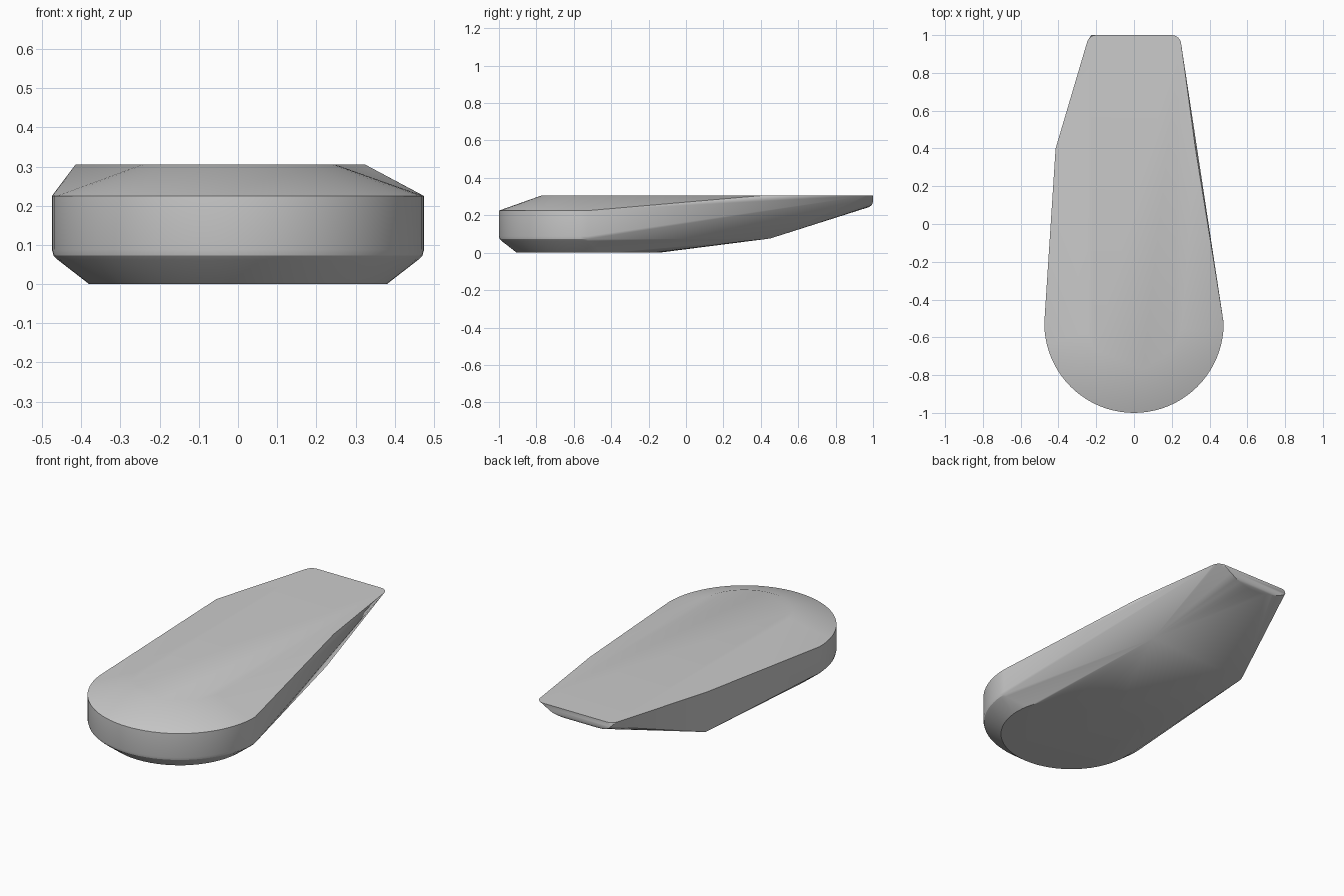
import bpy, bmesh
from math import sin, cos, pi

if "Cube" in bpy.data.objects:
    bpy.data.objects.remove(bpy.data.objects["Cube"], do_unlink=True)

grey = bpy.data.materials.new("light_grey")
grey.use_nodes = True
grey.diffuse_color = (0.6, 0.6, 0.6, 1)
grey.node_tree.nodes["Principled BSDF"].inputs["Base Color"].default_value = (0.6, 0.6, 0.6, 1)

NOSE_Y = -0.525


def arc(radius, z, start, end, steps):
    """Points on a horizontal arc around the centre of the round nose."""
    return [(radius * cos(start + (end - start) * i / steps),
             NOSE_Y + radius * sin(start + (end - start) * i / steps), z)
            for i in range(steps + 1)]


# Round nose: flat base disc, rolled lower chamfer, upright rim, bevelled top
points = arc(0.38, 0, 0, 2 * pi, 64)
for radius, z in ((0.46, 0.062), (0.471, 0.073), (0.475, 0.088), (0.475, 0.225)):
    points += arc(radius, z, pi, 2 * pi, 40)
points += arc(0.25, 0.305, pi, 2 * pi, 32)

# Uneven shoulders, wider on one side, above and below
points += [(-0.415, 0.4, 0.305), (0.325, 0.4, 0.305),
           (-0.41, 0.41, 0.078), (0.24, 0.45, 0.076)]

# Narrow tail: straight top edge with rounded corners, bowed lower lip
for side in (-1, 1):
    for i in range(7):
        a = pi / 2 * i / 6
        points.append((side * (0.2 + 0.05 * cos(a)), 0.95 + 0.05 * sin(a), 0.305))
for i in range(1, 16):
    a = pi * i / 16
    points.append((-0.03 - 0.2 * cos(a), 1 - 0.03 * sin(a) ** 4, 0.305 - 0.064 * sin(a) ** 0.7))

# Stretch one convex skin over the outline
bm = bmesh.new()
for p in points:
    bm.verts.new(p)
bmesh.ops.remove_doubles(bm, verts=bm.verts, dist=0.0005)
hull = bmesh.ops.convex_hull(bm, input=bm.verts)
loose = {g for g in hull["geom_interior"] + hull["geom_unused"]
         if isinstance(g, bmesh.types.BMVert)}
bmesh.ops.delete(bm, geom=list(loose), context="VERTS")
bmesh.ops.dissolve_limit(bm, angle_limit=0.01, verts=bm.verts, edges=bm.edges)
bmesh.ops.recalc_face_normals(bm, faces=bm.faces)
mesh = bpy.data.meshes.new("tapered_body")
bm.to_mesh(mesh)
bm.free()
mesh.materials.append(grey)

body = bpy.data.objects.new("tapered_body", mesh)
bpy.context.collection.objects.link(body)
bpy.ops.object.select_all(action="DESELECT")
body.select_set(True)
bpy.context.view_layer.objects.active = body
bpy.ops.object.shade_smooth_by_angle(angle=pi / 9)
